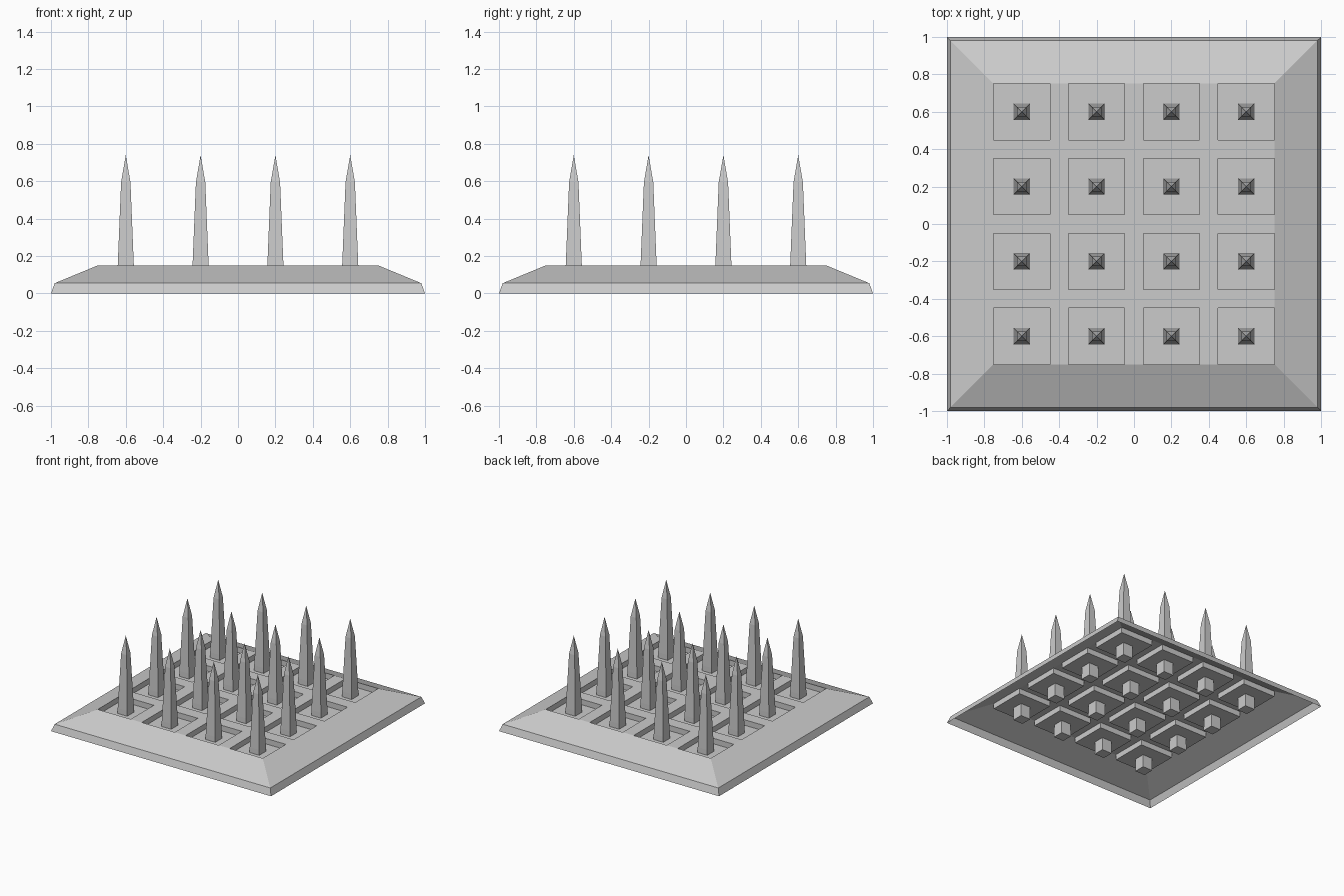
import bpy
import bmesh
from mathutils import Vector

if "Cube" in bpy.data.objects:
    bpy.data.objects.remove(bpy.data.objects["Cube"], do_unlink=True)

# One grey material for everything
grey = bpy.data.materials.new("stone grey")
grey.use_nodes = True
colour = (0.6, 0.6, 0.6, 1)
grey.diffuse_color = colour
grey.node_tree.nodes["Principled BSDF"].inputs["Base Color"].default_value = colour

CENTRES = [-0.6, -0.2, 0.2, 0.6]
PIT = 0.15      # half width of each pit
TOP = 0.15      # height of the flat top


def finish(bm, name):
    mesh = bpy.data.meshes.new(name)
    bm.to_mesh(mesh)
    bm.free()
    mesh.materials.append(grey)
    obj = bpy.data.objects.new(name, mesh)
    bpy.context.collection.objects.link(obj)
    return obj


def build_plate():
    bm = bmesh.new()
    # Flat top, divided along the pit edges
    lines = [c + s * PIT for c in CENTRES for s in (-1, 1)]
    rows = [[bm.verts.new((x, y, TOP)) for x in lines] for y in lines]
    pits = []
    for j in range(len(lines) - 1):
        for i in range(len(lines) - 1):
            face = bm.faces.new((rows[j][i], rows[j][i + 1],
                                 rows[j + 1][i + 1], rows[j + 1][i]))
            if i % 2 == 0 and j % 2 == 0:
                pits.append(face)

    # Sloping border and short skirt, open underneath
    ring = [bm.verts.new(Vector(v.co)) for v in
            (rows[0][0], rows[0][-1], rows[-1][-1], rows[-1][0])]
    for half, z in ((0.98, 0.055), (1.0, 0.0)):
        lower = [bm.verts.new((half if v.co.x > 0 else -half,
                               half if v.co.y > 0 else -half, z)) for v in ring]
        for k in range(4):
            n = (k + 1) % 4
            bm.faces.new((ring[k], lower[k], lower[n], ring[n]))
        ring = lower

    # Sunken pits with sloping sides
    bmesh.ops.inset_individual(bm, faces=pits, thickness=0.075)
    for face in pits:
        for v in face.verts:
            v.co.z = TOP - 0.045
    bm.normal_update()
    return finish(bm, "base_plate")


def build_spike():
    bm = bmesh.new()
    corners = ((-1, -1), (1, -1), (1, 1), (-1, 1))
    rings = [[bm.verts.new((x * h, y * h, z)) for x, y in corners]
             for h, z in ((0.045, 0.0), (0.043, 0.15), (0.025, 0.595))]
    tip = bm.verts.new((0, 0, 0.74))
    bm.faces.new(rings[0][::-1])
    for k in range(4):
        n = (k + 1) % 4
        for a, b in zip(rings, rings[1:]):
            bm.faces.new((a[k], a[n], b[n], b[k]))
        bm.faces.new((rings[-1][k], rings[-1][n], tip))
    return finish(bm, "spike")


build_plate()

# Four by four spikes sharing one mesh
first = build_spike()
first.location = (CENTRES[0], CENTRES[0], 0)
for x in CENTRES:
    for y in CENTRES:
        if (x, y) != (CENTRES[0], CENTRES[0]):
            spike = bpy.data.objects.new("spike", first.data)
            spike.location = (x, y, 0)
            bpy.context.collection.objects.link(spike)
